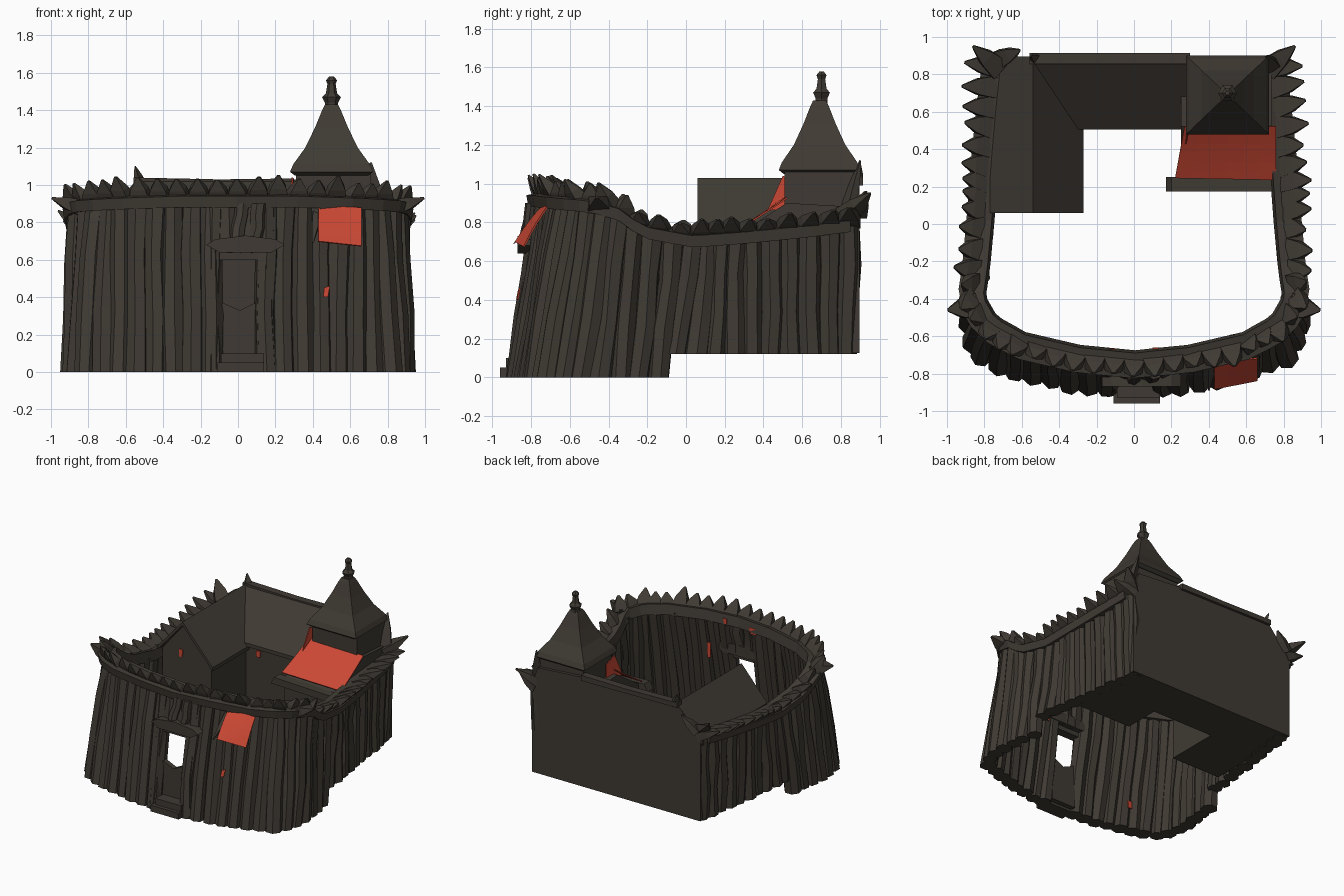
import bpy, bmesh, math, random
from mathutils import Vector as V

random.seed(4)
if "Cube" in bpy.data.objects:
    bpy.data.objects.remove(bpy.data.objects["Cube"])


def material(name, rgb):
    m = bpy.data.materials.new(name)
    m.use_nodes = True
    m.diffuse_color = (*rgb, 1)
    bsdf = m.node_tree.nodes["Principled BSDF"]
    bsdf.inputs["Base Color"].default_value = (*rgb, 1)
    bsdf.inputs["Roughness"].default_value = 0.9
    return m


WOOD = material("dark_wood", (0.05, 0.042, 0.033))
RED = material("red_cloth", (0.6, 0.065, 0.035))


def finish(name, bm, mat=WOOD, smooth=False):
    bmesh.ops.recalc_face_normals(bm, faces=bm.faces)
    me = bpy.data.meshes.new(name)
    bm.to_mesh(me)
    bm.free()
    ob = bpy.data.objects.new(name, me)
    me.materials.append(mat)
    bpy.context.collection.objects.link(ob)
    if smooth:
        bpy.ops.object.select_all(action="DESELECT")
        ob.select_set(True)
        bpy.context.view_layer.objects.active = ob
        bpy.ops.object.shade_smooth_by_angle(angle=math.radians(40))
    return ob


def loft(bm, rings, closed=True):
    """Skin a list of rings; close both ends when the rings are loops."""
    vs = [[bm.verts.new(p) for p in r] for r in rings]
    n = len(vs[0])
    for a, b in zip(vs, vs[1:]):
        for i in range(n if closed else n - 1):
            j = (i + 1) % n
            bm.faces.new((a[i], a[j], b[j], b[i]))
    if closed:
        bm.faces.new(vs[0])
        bm.faces.new(vs[-1])


def prism(name, axis, outline, lo, hi):
    """Extrude an outline (in the other axes and z) from lo to hi."""
    bm = bmesh.new()
    put = (lambda a, z, t: V((a, t, z))) if axis == "y" else (lambda a, z, t: V((t, a, z)))
    loft(bm, [[put(a, z, t) for a, z in outline] for t in (lo, hi)])
    return finish(name, bm)


def box(name, x, y, z):
    return prism(name, "y", [(x[0], z[0]), (x[1], z[0]), (x[1], z[1]), (x[0], z[1])], *y)


def cloth(name, corners, sag=0.0, n=6):
    """Thin sheet between four corners: top left, top right, bottom right, bottom left."""
    a, b, c, d = map(V, corners)
    bm = bmesh.new()
    rows = []
    for i in range(n + 1):
        t = i / n
        l, r = a.lerp(d, t), b.lerp(c, t)
        rows.append([l.lerp(r, k / n) - V((0, 0, sag * math.sin(math.pi * t))) for k in range(n + 1)])
    loft(bm, rows, closed=False)
    ob = finish(name, bm, RED)
    ob.modifiers.new("thickness", "SOLIDIFY").thickness = 0.008


def scrap(name, x, y, z, w, h):
    """Small upright rag facing front and back."""
    cloth(name, [(x - w, y, z + h), (x + w, y, z + h), (x + w * .7, y, z - h), (x - w, y, z - h)], n=1)


def post(bm, foot, head, r):
    """Rough seven-sided log with a wobbling middle."""
    turn = random.random()
    rings = []
    for t in (0, 0.35, 0.7, 1):
        c = foot.lerp(head, t) + V((random.uniform(-.008, .008), random.uniform(-.008, .008), 0))
        rr = r * random.uniform(.9, 1.1)
        rings.append([c + V((rr * math.cos(turn + k * math.tau / 7), rr * math.sin(turn + k * math.tau / 7), 0))
                      for k in range(7)])
    loft(bm, rings)


def spike(bm, base, tip, r):
    """Four-sided pointed stake with a narrow blunt end."""
    base, tip = V(base), V(tip)
    d = (tip - base).normalized()
    u = d.cross(V((0, 0, 1))).normalized()
    w = u.cross(d)
    corners = ((1, .6), (-1, .6), (-1, -.6), (1, -.6))
    loft(bm, [[c + (u * a + w * b) * s for a, b in corners]
              for c, s in ((base, r), (base.lerp(tip, .5), r * .72), (tip, r * .12))])


# Half plan of the palisade: foot x, foot y, head x, head y, head z
HALF = [(0, -.88, 0, -.74, .91), (.3, -.86, .3, -.71, .91), (.6, -.79, .6, -.64, .9),
        (.84, -.7, .78, -.54, .89), (.89, -.52, .86, -.4, .87), (.87, -.3, .835, -.24, .75),
        (.835, -.06, .81, .03, .7), (.79, .3, .79, .3, .72), (.75, .6, .76, .6, .75), (.71, .83, .73, .84, .78)]
PLAN = [(-a, b, -c, d, e) for a, b, c, d, e in HALF[:0:-1]] + HALF


def sample(step):
    """Walk the plan at even steps; returns foot, head and outward direction."""
    segs = [(p, q, math.dist(p[:2], q[:2])) for p, q in zip(PLAN, PLAN[1:])]
    total = sum(s[2] for s in segs)
    count = round(total / step)
    for i in range(count + 1):
        d = total * i / count
        for p, q, length in segs:
            if d <= length + 1e-6:
                break
            d -= length
        v = [a + (b - a) * d / length for a, b in zip(p, q)]
        out = V((q[3] - p[3], p[2] - q[2], 0)).normalized()
        yield V((v[0], v[1], 0)), V((v[2], v[3], v[4])), out


# Palisade logs, leaving the gateway open
bm = bmesh.new()
for foot, head, out in sample(0.098):
    foot.z = 0 if foot.y < -.06 else .12
    if abs(head.x - .01) < .12:
        foot = foot.lerp(head, .7)
    post(bm, foot, head, .061)
for x in (-.13, .15):
    post(bm, V((x, -.88, 0)), V((x, -.75, .9)), .05)
finish("palisade_logs", bm, smooth=True)

# Rail that caps the palisade
bm = bmesh.new()
loft(bm, [[h + o * a + V((0, 0, z)) for a, z in ((-.065, -.02), (.075, -.03), (.085, .03), (-.05, .06))]
          for f, h, o in sample(0.1)])
finish("palisade_rail", bm)

# Stakes on the rail: steep and close on the front, flaring wider on the sides
bm = bmesh.new()
for f, h, o in sample(0.105):
    if h.z > .8:
        reach, rise = .075, .13
    else:
        reach, rise = .12 + max(0, h.y) * .07, .1
    jit = random.uniform(.85, 1.12)
    spike(bm, h + o * .005 + V((0, 0, .02)), h + o * reach * jit + V((0, random.uniform(-.02, .02), rise * jit)), .06)
for s in (-1, 1):
    spike(bm, (s * .85, -.44, .88), (s * .995, -.46, .93), .07)
    spike(bm, (s * .72, .83, .84), (s * .86, .95, .95), .06)
spike(bm, (.74, .84, .88), (.71, .9, 1.12), .04)
spike(bm, (-.52, .88, 1), (-.55, .9, 1.1), .03)
spike(bm, (-.72, .88, .84), (-.61, .93, .96), .05)
finish("palisade_stakes", bm)

# Gateway: door, lintel, upper braces and steps
prism("door", "y", [(-.1, .02), (.12, .02), (.12, .37), (.09, .37), (.01, .33), (-.08, .37), (-.1, .37)], -.84, -.8)
prism("lintel", "y", [(-.17, .68), (-.1, .64), (.18, .64), (.25, .68), (.2, .71), (.04, .73), (-.12, .71)], -.87, -.71)
box("door_head", (-.1, .13), (-.82, -.75), (.6, .66))
bm = bmesh.new()
for x in (0, .09):
    post(bm, V((x, -.82, .7)), V((x + .02, -.79, .9)), .04)
finish("gate_braces", bm, smooth=True)
box("lower_step", (-.11, .14), (-.96, -.84), (0, .05))
box("upper_step", (-.09, .14), (-.93, -.84), (.05, .1))

# Back wall, following the gable at its end
prism("back_wall", "y", [(-.755, .125), (.755, .125), (.755, .85), (.7, .98), (.3, 1.01), (-.54, 1.03), (-.755, .78)],
      .86, .895)
prism("back_ridge_beam", "y", [(-.56, 1.0), (.3, .99), (.3, 1.035), (-.1, 1.03), (-.56, 1.04)], .855, .915)

# Left hall with its gable roof
prism("side_hall", "y", [(-.74, .125), (-.3, .125), (-.3, .72), (-.54, 1.0), (-.74, .76)], .09, .88)
prism("side_hall_roof", "y", [(-.27, .7), (-.27, .73), (-.54, 1.03), (-.77, .77), (-.77, .74), (-.54, 1.0)], .06, .89)

# Back hall with its lean-to roof
prism("back_hall", "x", [(.53, .125), (.88, .125), (.88, 1.0), (.53, .74)], -.54, .32)
prism("back_hall_roof", "x", [(.505, .73), (.505, .76), (.87, 1.03), (.87, 1.0)], -.54, .32)

# Right hall, ledge and red awning
prism("tower_base", "x", [(.24, .125), (.87, .125), (.87, .88), (.52, .9), (.24, .72)], .25, .735)
prism("awning_ledge", "y", [(.17, .68), (.77, .66), (.77, .715), (.2, .735)], .175, .25)
cloth("awning", [(.27, .52, .94), (.76, .52, .93), (.76, .235, .75), (.22, .245, .755)], sag=.005)
cloth("awning_flap", [(.295, .5, 1.04), (.3, .6, 1.0), (.3, .6, .88), (.28, .42, .86)])

# Tower and its flared roof
box("tower", (.31, .71), (.51, .87), (.85, 1.09))
bm = bmesh.new()
rings = []
for h, z in ((.195, 1.05), (.222, 1.07), (.205, 1.11), (.14, 1.2), (.087, 1.31), (.05, 1.4), (.035, 1.43)):
    rings.append([V((.5 + a * h, .69 + b * h * .95, z)) for a, b in ((-1, -1), (1, -1), (1, 1), (-1, 1))])
loft(bm, rings)
finish("tower_roof", bm)

# Finial
bm = bmesh.new()
loft(bm, [[V((.5 + r * math.cos(k * math.tau / 6), .7 + r * math.sin(k * math.tau / 6), z)) for k in range(6)]
          for r, z in ((.035, 1.41), (.035, 1.44), (.05, 1.47), (.03, 1.49), (.022, 1.54), (.03, 1.56), (.012, 1.58))])
finish("tower_finial", bm)

# Hanging banner with its pole
cloth("front_banner", [(.43, -.74, .89), (.66, -.72, .88), (.66, -.84, .675), (.43, -.885, .7)], sag=-.01)
bm = bmesh.new()
spike(bm, (.43, -.7, .88), (.4, -.89, .69), .025)
finish("banner_pole", bm)

# Small red rags on the walls
cloth("front_scrap", [(.46, -.86, .45), (.49, -.855, .46), (.48, -.865, .4), (.455, -.87, .4)], n=1)
scrap("inner_rag", .27, -.675, .64, .016, .06)
scrap("low_inner_rag", -.55, -.7, .17, .02, .03)
scrap("gate_rag", -.13, -.665, .9, .03, .025)
scrap("rail_rag", .115, -.66, .92, .015, .02)
scrap("gable_rag", -.57, .083, .76, .015, .03)
scrap("hall_rag", -.18, .522, .69, .02, .025)
